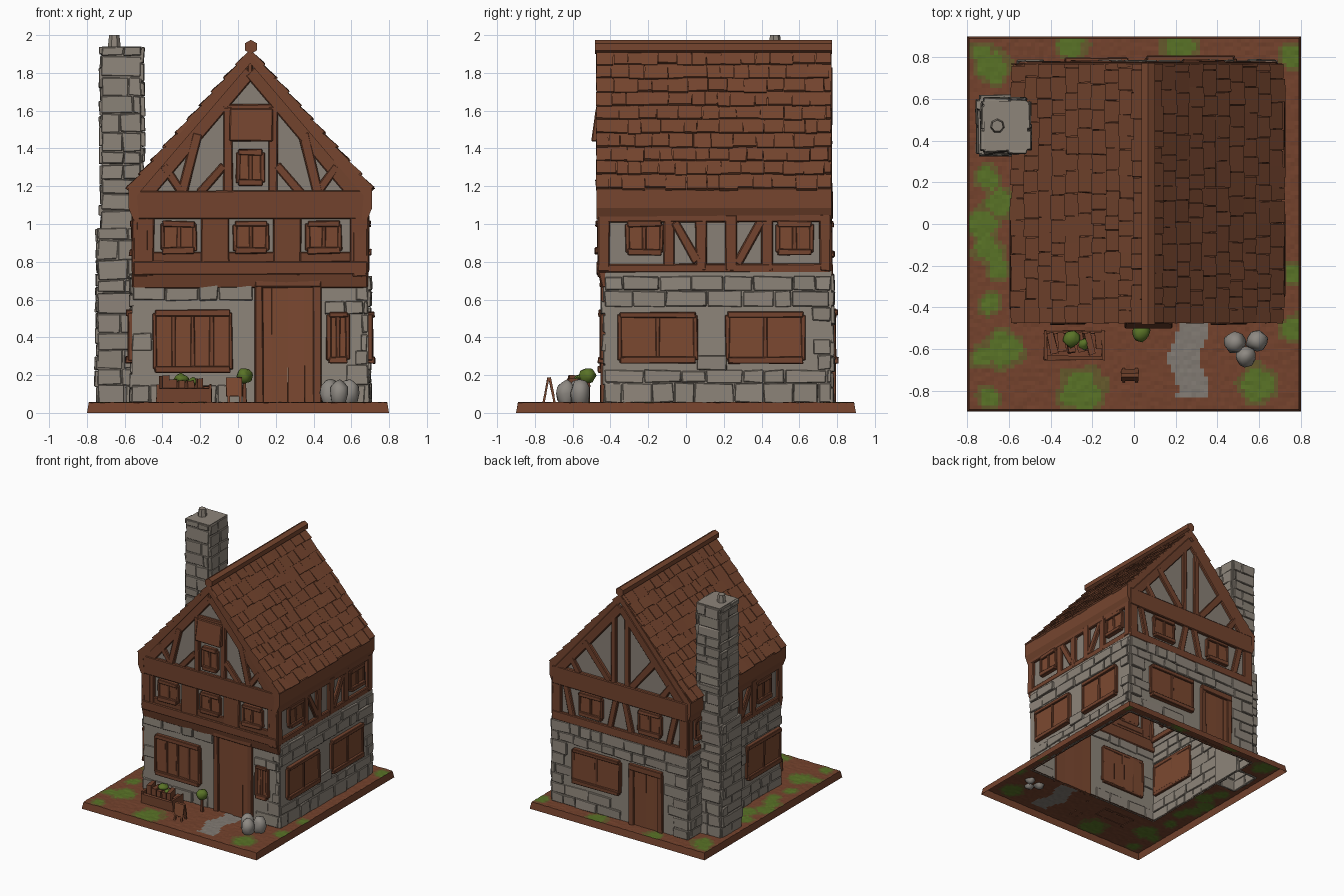
import bpy, bmesh, math, random
from mathutils import Vector, Matrix

random.seed(4)
rnd = random.uniform
if "Cube" in bpy.data.objects:
    bpy.data.objects.remove(bpy.data.objects["Cube"], do_unlink=True)


def material(name, *rgb):
    m = bpy.data.materials.new(name)
    m.use_nodes = True
    m.diffuse_color = (*rgb, 1)
    bsdf = next(n for n in m.node_tree.nodes if n.type == "BSDF_PRINCIPLED")
    bsdf.inputs["Base Color"].default_value = (*rgb, 1)
    bsdf.inputs["Roughness"].default_value = 0.9
    return m


ROOF = material("roof_brown", .18, .06, .028)
TIMBER = material("timber_brown", .17, .056, .027)
DOOR = material("shutter_brown", .2, .066, .03)
STONE = material("wall_stone", .27, .235, .195)
PLASTER = material("plaster", .25, .215, .18)
SOIL = material("soil", .175, .055, .026)
GRASS = material("grass", .1, .17, .02)
OLIVE = material("olive_edge", .13, .1, .025)
PATH = material("path_grey", .22, .195, .17)
ROCK = material("rock_grey", .27, .25, .225)


def make(name, bm, *mats, bevel=0, smooth=False):
    bmesh.ops.recalc_face_normals(bm, faces=bm.faces)
    me = bpy.data.meshes.new(name)
    for f in bm.faces:
        f.smooth = smooth
    bm.to_mesh(me)
    bm.free()
    ob = bpy.data.objects.new(name, me)
    bpy.context.collection.objects.link(ob)
    for m in mats:
        me.materials.append(m)
    if bevel:
        mod = ob.modifiers.new("worn_edges", "BEVEL")
        mod.width = bevel
        mod.segments = 1
    return ob


def frame(origin, u, v, n):
    """Local axes: u along the wall, v up it, n outward."""
    return Matrix.Translation(origin) @ Matrix((u, v, n)).transposed().to_4x4()


def wall(side, dist):
    n = Vector({"front": (0, -1, 0), "back": (0, 1, 0), "right": (1, 0, 0), "left": (-1, 0, 0)}[side])
    u = Vector((abs(n.y), abs(n.x), 0))
    return frame(n * dist, u, Vector((0, 0, 1)), n)


WORLD = Matrix.Identity(4)


def slab(bm, F, u0, u1, v0, v1, d0, d1, lift=0, turn=0, wobble=.004):
    centre = Vector((u0 + u1, v0 + v1, d0 + d1)) / 2
    size = Vector((u1 - u0, v1 - v0, d1 - d0))
    for v in bmesh.ops.create_cube(bm, size=1)["verts"]:
        p = v.co * size
        if v.co.y < 0 < v.co.z:
            p.z += lift
        p = Matrix.Rotation(turn, 3, "Z") @ p + centre
        v.co = F @ (p + Vector([rnd(-wobble, wobble) for _ in range(3)]))


def beam(bm, F, a, b, width, depth=.022):
    a, b = Vector(a), Vector(b)
    m, h, w = (a + b) / 2, (b - a).length / 2, width / 2
    slab(bm, F, m.x - h, m.x + h, m.y - w, m.y + w, -.015, depth, turn=math.atan2(b.y - a.y, b.x - a.x))


def stones(bm, F, u0, u1, v0, v1, holes=()):
    v = v0
    while v < v1 - .02:
        h = min(rnd(.06, .11), v1 - v)
        u = u0
        while u < u1 - .02:
            w = min(rnd(.09, .22), u1 - u)
            if not any(u < b and u + w > a and v < d and v + h > c for a, b, c, d in holes):
                slab(bm, F, u, u + w - .005, v, v + h - .005, -.008, rnd(.006, .018), wobble=.005)
            u += w
        v += h


def window(frames, leaves, F, u0, u1, v0, v1, count=2, depth=.024):
    e = .022
    beam(frames, F, (u0, v0), (u1, v0), e * 1.6, depth + .012)
    beam(frames, F, (u0, v1), (u1, v1), e * 1.4, depth + .008)
    for i in range(count + 1):
        u = u0 + (u1 - u0) * i / count
        beam(frames, F, (u, v0), (u, v1), e, depth)
        if i:
            w = (u1 - u0) / count
            slab(leaves, F, u - w, u, v0, v1, -.015, depth - .008)


def tube(bm, x0, x1, y0, y1, z0, z1, top=False):
    slab(bm, WORLD, x0, x1, y0, y1, z0, z1, wobble=0)
    bm.faces.ensure_lookup_table()
    bm.normal_update()
    drop = [f for f in bm.faces[-6:] if f.normal.z < -.9 or (f.normal.z > .9 and not top)]
    bmesh.ops.delete(bm, geom=drop, context="FACES")


frames, leaves, doors = bmesh.new(), bmesh.new(), bmesh.new()

# Ground skin with patches, open below the house
patches = [(-.68, .75, .09), (-.73, .82, .06), (-.3, .86, .08), (.22, .85, .09), (-.7, .22, .07),
           (-.64, .1, .08), (-.73, 0, .08), (-.7, -.12, .08), (-.65, -.22, .06), (-.69, -.38, .06),
           (-.62, -.6, .1), (-.73, -.64, .06), (-.25, -.8, .12), (-.7, -.83, .06), (.6, -.77, .1),
           (.76, -.5, .07), (.76, -.24, .06), (.76, .8, .07)]
bm = bmesh.new()
bmesh.ops.create_grid(bm, x_segments=80, y_segments=90, size=1)
for v in bm.verts:
    v.co = (v.co.x * .79, v.co.y * .89, .055 + rnd(-.002, .002))
rim = [e for e in bm.edges if e.is_boundary]
ext = bmesh.ops.extrude_edge_only(bm, edges=rim)["geom"]
for v in ext:
    if isinstance(v, bmesh.types.BMVert):
        v.co = (v.co.x * 1.012, v.co.y * 1.011, 0)
gone = []
for f in bm.faces:
    c = f.calc_center_median()
    if (-.55 < c.x < .68 and -.42 < c.y < .76) or (-.74 < c.x < -.5 and .34 < c.y < .6):
        gone.append(f)
    near = min(math.hypot(c.x - x, c.y - y) / r for x, y, r in patches) + .15 * math.sin(c.x * 41) * math.cos(c.y * 37)
    if c.z > .045:
        f.material_index = 1 if near < .75 else 2 if near < 1.05 else 0
        if abs(c.x - .26 - .025 * math.sin(c.y * 22)) < .075 and -.84 < c.y < -.42:
            f.material_index = 3
bmesh.ops.delete(bm, geom=gone, context="FACES")
make("ground", bm, SOIL, GRASS, OLIVE, PATH)

# Stone ground floor: skin, openings and courses of stones
skin, relief = bmesh.new(), bmesh.new()
tube(skin, -.56, .69, -.43, .77, .05, .75)
side_windows = [(-.35, .05, .28, .52), (.22, .62, .28, .52)]
openings = {
    "front": (.43, -.56, .69, [(-.44, -.04, .23, .53), (.48, .58, .28, .52)], (.09, .44, .05, .69)),
    "back": (.77, -.56, .69, [(.06, .48, .28, .53)], (-.33, -.03, .05, .53)),
    "right": (.69, -.43, .77, side_windows, None),
    "left": (.56, -.43, .77, [(-.41, .02, .28, .53)], None)}
for side, (dist, u0, u1, wins, door) in openings.items():
    F = wall(side, dist)
    stones(relief, F, u0, u1, .055, .74, wins + ([door] if door else []))
    for w in wins:
        window(frames, leaves, F, *w, count=4 if w[0] == -.44 else 2)
    if door:
        a, b, c, d = door
        for i in range(4):
            s = (b - a) / 4
            slab(doors, F, a + i * s, a + i * s + s, c, d, -.015, rnd(.006, .012), wobble=.002)
        for u in (a + .02, b - .02):
            beam(frames, F, (u, c), (u, d), .045)
        beam(frames, F, (a, d), (b, d), .05, .026)
make("stone_wall", skin, STONE)
make("wall_stones", relief, STONE, bevel=.008)

# Upper storey with gable ends
MID = .065
bm = bmesh.new()
rings = []
for y in (-.445, .75):
    rings.append([bm.verts.new((MID + x, y, z)) for x, z in
                  [(-.605, .7), (.605, .7), (.605, 1.16), (0, 1.88), (-.605, 1.16)]])
    bm.faces.new(rings[-1])
for i, j in ((1, 2), (4, 0)):
    bm.faces.new((rings[0][i], rings[0][j], rings[1][j], rings[1][i]))
make("plaster_wall", bm, PLASTER)

# Timber framing
timber = bmesh.new()
front, back = wall("front", .445), wall("back", .75)
right, left = wall("right", .67), wall("left", .54)
for F in (front, back):
    for z, w in ((.765, .07), (1.1, .15)):
        beam(timber, F, (-.555, z), (.685, z), w, .026)
    for s in (-1, 1):
        beam(timber, F, (MID + s * .58, 1.13), (MID, 1.81), .075)
        beam(timber, F, (MID + s * .58, .72), (MID + s * .58, 1.1), .08)
slab(timber, front, -.56, .69, .66, .77, -.03, .03, lift=-.03)
for u in (-.12, .26):
    beam(timber, front, (u, .75), (u, 1.05), .15)
for u in (-.49, .64):
    beam(timber, front, (u, .75), (u, 1.05), .09)
beam(timber, front, (-.55, .825), (.68, .825), .06, .015)
for u in (-.315, .07, .455):
    window(frames, leaves, front, u - .085, u + .085, .86, 1.0)
for s in (-1, 1):
    beam(timber, front, (MID + s * .36, 1.16), (MID + s * .28, 1.48), .055)
    beam(timber, front, (MID + s * .36, 1.17), (MID + s * .46, 1.31), .045)
    beam(timber, front, (MID + s * .12, 1.16), (MID + s * .12, 1.62), .05)
    beam(timber, front, (MID + s * .14, 1.31), (MID + s * .27, 1.16), .045)
    beam(timber, back, (MID + s * .06, 1.16), (MID + s * .06, 1.74), .045)
    beam(timber, back, (MID + s * .1, 1.17), (MID + s * .33, 1.45), .06)
    beam(timber, back, (MID + s * .38, 1.16), (MID + s * .46, 1.28), .05)
    beam(timber, back, (MID + s * .1, .78), (MID + s * .04, 1.04), .05)
    beam(timber, back, (MID + s * .44, .78), (MID + s * .5, 1.04), .05)
    window(frames, leaves, back, MID + s * .27 - .1, MID + s * .27 + .1, .84, 1.0)
beam(timber, front, (-.08, 1.61), (.21, 1.61), .05)
beam(timber, front, (MID, 1.76), (MID, 1.86), .03)
window(frames, leaves, front, 0, .13, 1.22, 1.38)
slab(timber, front, -.045, .185, 1.44, 1.61, -.01, .03, lift=.03)
for F in (right, left):
    beam(timber, F, (-.46, .765), (.76, .765), .05)
    beam(timber, F, (-.46, 1.04), (.76, 1.04), .06)
    for u in (-.435, -.09, .08, .24, .43, .735):
        beam(timber, F, (u, .75), (u, 1.05), .06)
    beam(timber, F, (-.06, 1.01), (.06, .8), .05)
    beam(timber, F, (.27, .79), (.4, 1.02), .05)
    for u in (-.22, .575):
        window(frames, leaves, F, u - .09, u + .09, .85, 1.0)
make("timber_frame", timber, TIMBER, bevel=.006)
make("window_frames", frames, TIMBER, bevel=.004)
make("window_shutters", leaves, DOOR)
make("doors", doors, DOOR)

# Roof shell, shingle courses and ridge
bm = bmesh.new()
half = [(.645, 1.185), (.645, 1.085), (.62, 1.025), (.59, 1.025), (.6, 1.15)]
outline = [(0, 1.915)] + half + [(0, 1.85)] + [(-x, z) for x, z in reversed(half)]
face = bm.faces.new([bm.verts.new((MID + x, -.475, z)) for x, z in outline])
for g in bmesh.ops.extrude_face_region(bm, geom=[face])["geom"]:
    if isinstance(g, bmesh.types.BMVert):
        g.co.y = .77
make("roof_shell", bm, ROOF)
bm = bmesh.new()
for s in (-1, 1):
    up = Vector((-s * .645, 0, .73))
    length = up.length
    up.normalize()
    F = frame((MID + s * .645, 0, 1.185), (0, 1, 0), up, (s * up.z, 0, abs(up.x)))
    rows = 10
    for r in range(rows):
        y = -.475
        while y < .76:
            w = min(rnd(.06, .13), .77 - y)
            slab(bm, F, y, y + w - .003, r * length / rows + rnd(-.008, .008), (r + 1) * length / rows,
                 -.01, .004, lift=rnd(.006, .012), wobble=.002)
            y += w
make("roof_shingles", bm, ROOF)
bm = bmesh.new()
bmesh.ops.create_cone(bm, cap_ends=True, segments=6, radius1=.037, radius2=.037, depth=1.255,
                      matrix=Matrix.Translation((MID + .003, .145, 1.938)) @ Matrix.Rotation(math.pi / 2, 4, "X"))
make("ridge_beam", bm, ROOF)

# Chimney
skin, relief = bmesh.new(), bmesh.new()
for x0, x1, y0, y1, z0, z1 in ((-.74, -.54, .34, .6, .05, .98), (-.72, -.51, .355, .59, .97, 1.94)):
    tube(skin, x0, x1, y0, y1, z0, z1, top=True)
    for side, d, a, b in (("front", -y0, x0, x1), ("back", y1, x0, x1), ("right", x1, y0, y1), ("left", -x0, y0, y1)):
        if side != "right" or z0 > .5:
            stones(relief, wall(side, d), a, b, z0, z1)
bmesh.ops.create_cone(skin, cap_ends=True, segments=7, radius1=.036, radius2=.028, depth=.07,
                      matrix=Matrix.Translation((-.655, .47, 1.965)))
make("chimney", skin, STONE)
make("chimney_stones", relief, STONE, bevel=.008)


# Yard: rocks, bush, trough and folding board
def blob(bm, x, y, z, r, tall=1, wobble=.006):
    for v in bmesh.ops.create_icosphere(bm, subdivisions=2, radius=r)["verts"]:
        v.co = Vector((x, y, z)) + v.co * Vector((1, 1, tall)) + Vector([rnd(-wobble, wobble) for _ in range(3)])


bm = bmesh.new()
for x, y, r in ((.485, -.57, .052), (.59, -.56, .052), (.535, -.635, .05)):
    blob(bm, x, y, .1, r, 1.55)
make("rocks", bm, ROCK, smooth=True)
bm = bmesh.new()
blob(bm, .035, -.52, .195, .042)
blob(bm, -.3, -.55, .18, .04, .7)
blob(bm, -.24, -.575, .165, .03, .7)
make("leaves", bm, GRASS, smooth=True)
bm = bmesh.new()
slab(bm, WORLD, .025, .045, -.53, -.51, .05, .17)
for y in (-.65, -.525):
    slab(bm, WORLD, -.43, -.14, y, y + .015, .05, .13)
for x in (-.43, -.155):
    slab(bm, WORLD, x, x + .015, -.65, -.51, .05, .15)
for i in range(6):
    x = -.41 + i * .045
    slab(bm, WORLD, x, x + .035, -.63 + rnd(0, .03), -.52, .06, rnd(.13, .2), turn=rnd(-.3, .3))
make("wooden_trough", bm, TIMBER)
bm = bmesh.new()
for s in (-1, 1):
    F = frame((-.02, -.725 + s * .03, .05), (1, 0, 0), Vector((0, -s * .2, 1)).normalized(), (0, s, 0))
    slab(bm, F, -.042, .042, .04, .14, -.006, .006, wobble=.002)
    for x in (-.036, .024):
        slab(bm, F, x, x + .014, 0, .05, -.006, .006, wobble=0)
make("folding_board", bm, DOOR)
